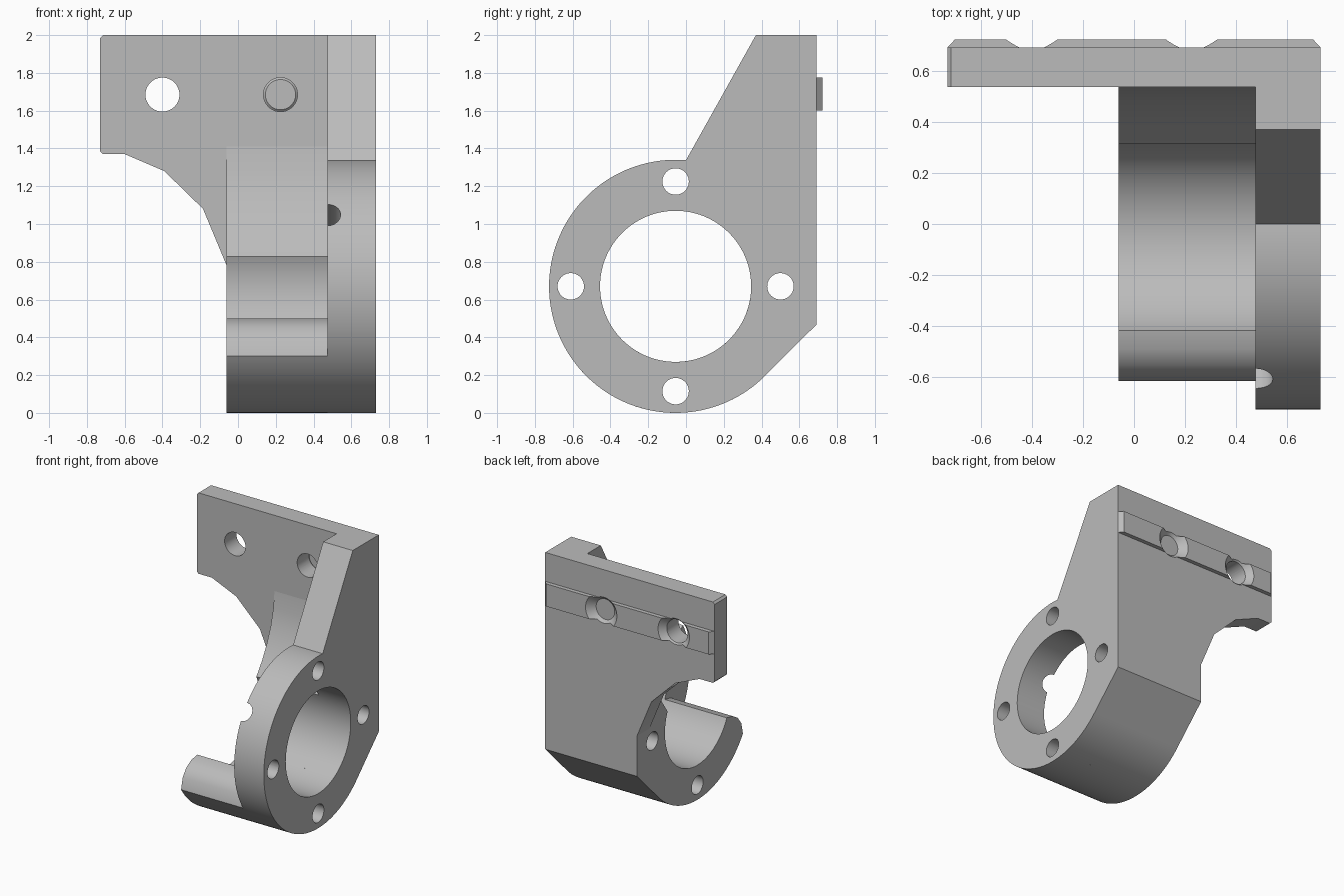
import bpy, bmesh, math
from mathutils import Vector

if "Cube" in bpy.data.objects:
    bpy.data.objects.remove(bpy.data.objects["Cube"], do_unlink=True)

CY, CZ = -0.055, 0.67          # bore axis, in y and z
R_OUT, R_BORE = 0.67, 0.40
INNER, BACK = 0.475, 0.69      # flange inner face, plate back face
HOLES_X, HOLE_Z = (-0.40, 0.225), 1.685

grey = bpy.data.materials.new("machined_grey")
grey.use_nodes = True
COLOUR = (0.5, 0.5, 0.5, 1)
grey.diffuse_color = COLOUR
grey.node_tree.nodes["Principled BSDF"].inputs["Base Color"].default_value = COLOUR


def arc(radius, start, end, steps):
    """Points in (y, z) around the bore axis."""
    angles = [math.radians(start + (end - start) * i / steps) for i in range(steps + 1)]
    return [(CY + radius * math.cos(a), CZ + radius * math.sin(a)) for a in angles]


def extrude(name, points, shift):
    """Solid from a closed outline pushed along a vector."""
    bm = bmesh.new()
    face = bm.faces.new([bm.verts.new(p) for p in points])
    moved = bmesh.ops.extrude_face_region(bm, geom=[face], use_keep_orig=True)["geom"]
    bmesh.ops.translate(bm, vec=shift, verts=[g for g in moved if isinstance(g, bmesh.types.BMVert)])
    bmesh.ops.recalc_face_normals(bm, faces=bm.faces)
    mesh = bpy.data.meshes.new(name)
    bm.to_mesh(mesh)
    bm.free()
    obj = bpy.data.objects.new(name, mesh)
    bpy.context.collection.objects.link(obj)
    mesh.materials.append(grey)
    return obj


def drill(obj, start, end, r1, r2=None, sides=64):
    """Cut a round or conical hole from start to end."""
    start, end = Vector(start), Vector(end)
    axis = end - start
    bpy.ops.mesh.primitive_cone_add(vertices=sides, radius1=r1, radius2=r2 or r1,
                                    depth=axis.length, location=(start + end) / 2,
                                    rotation=axis.to_track_quat('Z', 'Y').to_euler())
    cutter = bpy.context.object
    cutter.hide_render = True
    cutter.data.materials.append(grey)
    mod = obj.modifiers.new("hole", 'BOOLEAN')
    mod.operation, mod.solver, mod.object = 'DIFFERENCE', 'EXACT', cutter
    bpy.context.view_layer.objects.active = obj
    bpy.ops.object.modifier_apply(modifier=mod.name)
    bpy.data.objects.remove(cutter, do_unlink=True)


def finish(obj):
    bpy.ops.object.select_all(action='DESELECT')
    obj.select_set(True)
    bpy.context.view_layer.objects.active = obj
    bpy.ops.object.shade_smooth_by_angle(angle=math.radians(25))


# Flange: round disc running up into a tapered web
outline = arc(R_OUT, 85.3, 315, 90) + [(BACK, 0.467), (BACK, 2.0), (0.37, 2.0)]
flange = extrude("flange", [(INNER, y, z) for y, z in outline], (0.73 - INNER, 0, 0))
drill(flange, (0, CY, CZ), (1, CY, CZ), R_BORE, sides=96)

# Cradle: open half ring, rounded lip at the front, concave rise at the back
outline = (arc(R_OUT, -146.7, -45, 45)
           + [(BACK, 0.467), (BACK, 0.78), (0.535, 0.78), (0.535, 1.41)]
           + [(0.52, 1.28), (0.49, 1.16), (0.44, 1.035), (0.38, 0.925)]
           + arc(R_BORE, 23.4, -154.8, 48)
           + [(-0.49, 0.485), (-0.55, 0.45), (-0.595, 0.39)])
cradle = extrude("cradle", [(-0.06, y, z) for y, z in outline], (INNER + 0.06, 0, 0))

# Bolt holes around the bore
for k in range(4):
    a = k * math.pi / 2
    y, z = CY + 0.555 * math.cos(a), CZ + 0.555 * math.sin(a)
    drill(flange, (0, y, z), (1, y, z), 0.07, sides=40)
    if k in (0, 3):
        drill(cradle, (-0.5, y, z), (1, y, z), 0.07, sides=40)

# Radial vent through the flange rim
a = math.radians(145.5)
d = Vector((0, math.cos(a), math.sin(a)))
hub = Vector((INNER, CY, CZ))
drill(flange, hub + d * 0.2, hub + d * 0.9, 0.068, sides=40)

# Mounting plate with stepped lower corner
outline = [(INNER, 2.0), (-0.715, 2.0), (-0.73, 1.985), (-0.73, 1.385), (-0.715, 1.37),
           (-0.60, 1.37), (-0.39, 1.28), (-0.185, 1.08), (-0.06, 0.78), (INNER, 0.78)]
plate = extrude("mounting_plate", [(x, 0.535, z) for x, z in outline], (0, BACK - 0.535, 0))

# Locating rail with chamfered ends
outline = [(-0.73, BACK), (-0.70, 0.722), (0.70, 0.722), (0.73, BACK)]
rail = extrude("locating_rail", [(x, y, 1.6) for x, y in outline], (0, 0, 0.175))

# Screw holes, countersunk through the rail
for x in HOLES_X:
    drill(plate, (x, 0.4, HOLE_Z), (x, 0.9, HOLE_Z), 0.09)
    for part in (plate, rail):
        drill(part, (x, 0.67, HOLE_Z), (x, 0.75, HOLE_Z), 0.08, 0.165)

for part in (flange, cradle, plate, rail):
    finish(part)
